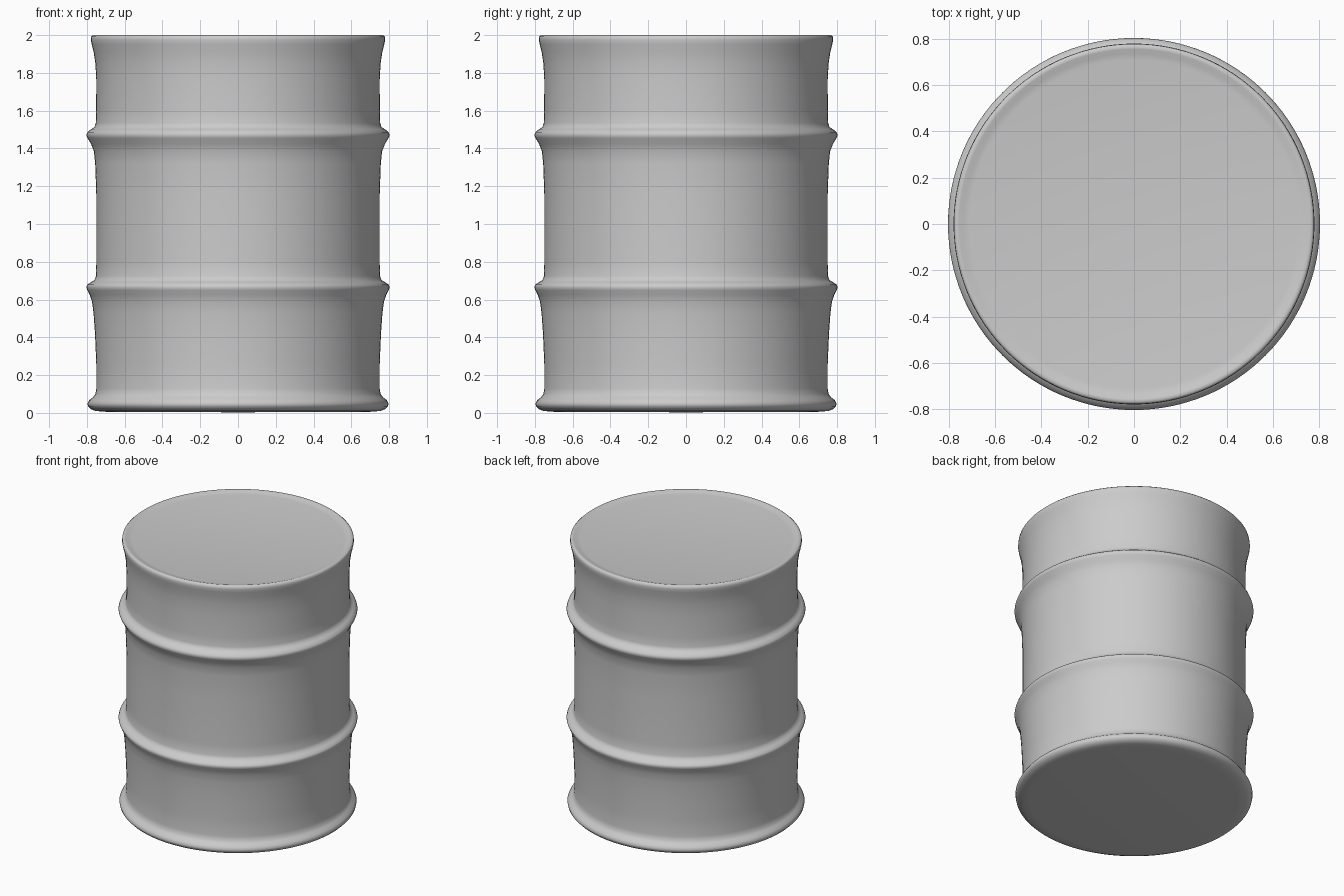
import bpy, bmesh, math

SEGMENTS = 128

# (radius, height) outline from underside centre to lid centre
profile = [
    (0.0, 0.003), (0.70, 0.006), (0.755, 0.01), (0.78, 0.02), (0.794, 0.035),
    (0.797, 0.05), (0.787, 0.068), (0.768, 0.083), (0.755, 0.10), (0.75, 0.13),
    (0.75, 0.25), (0.757, 0.42), (0.765, 0.53), (0.773, 0.59),
    # lower hoop
    (0.785, 0.625), (0.798, 0.65), (0.803, 0.665), (0.798, 0.679),
    (0.778, 0.692), (0.76, 0.703), (0.752, 0.725), (0.75, 0.80),
    (0.75, 1.15), (0.756, 1.32), (0.763, 1.385),
    # upper hoop
    (0.779, 1.425), (0.797, 1.455), (0.803, 1.47), (0.798, 1.486),
    (0.778, 1.502), (0.76, 1.512), (0.753, 1.535), (0.751, 1.60),
    (0.75, 1.76), (0.755, 1.85), (0.764, 1.91), (0.774, 1.95),
    # rolled rim and slightly sunken lid
    (0.779, 1.975), (0.777, 1.992), (0.768, 2.0), (0.755, 1.998),
    (0.735, 1.991), (0.71, 1.987), (0.0, 1.986),
]


def lathe(name, points):
    bm = bmesh.new()
    verts = [bm.verts.new((r, 0, z)) for r, z in points]
    edges = [bm.edges.new(pair) for pair in zip(verts, verts[1:])]
    bmesh.ops.spin(bm, geom=verts + edges, cent=(0, 0, 0), axis=(0, 0, 1),
                   angle=math.tau, steps=SEGMENTS)
    bmesh.ops.remove_doubles(bm, verts=bm.verts, dist=0.0005)
    bmesh.ops.recalc_face_normals(bm, faces=bm.faces)
    mesh = bpy.data.meshes.new(name)
    bm.to_mesh(mesh)
    bm.free()
    mesh.shade_smooth()
    obj = bpy.data.objects.new(name, mesh)
    bpy.context.collection.objects.link(obj)
    return obj


# Closed drum with two hoops
lathe("barrel", profile)
